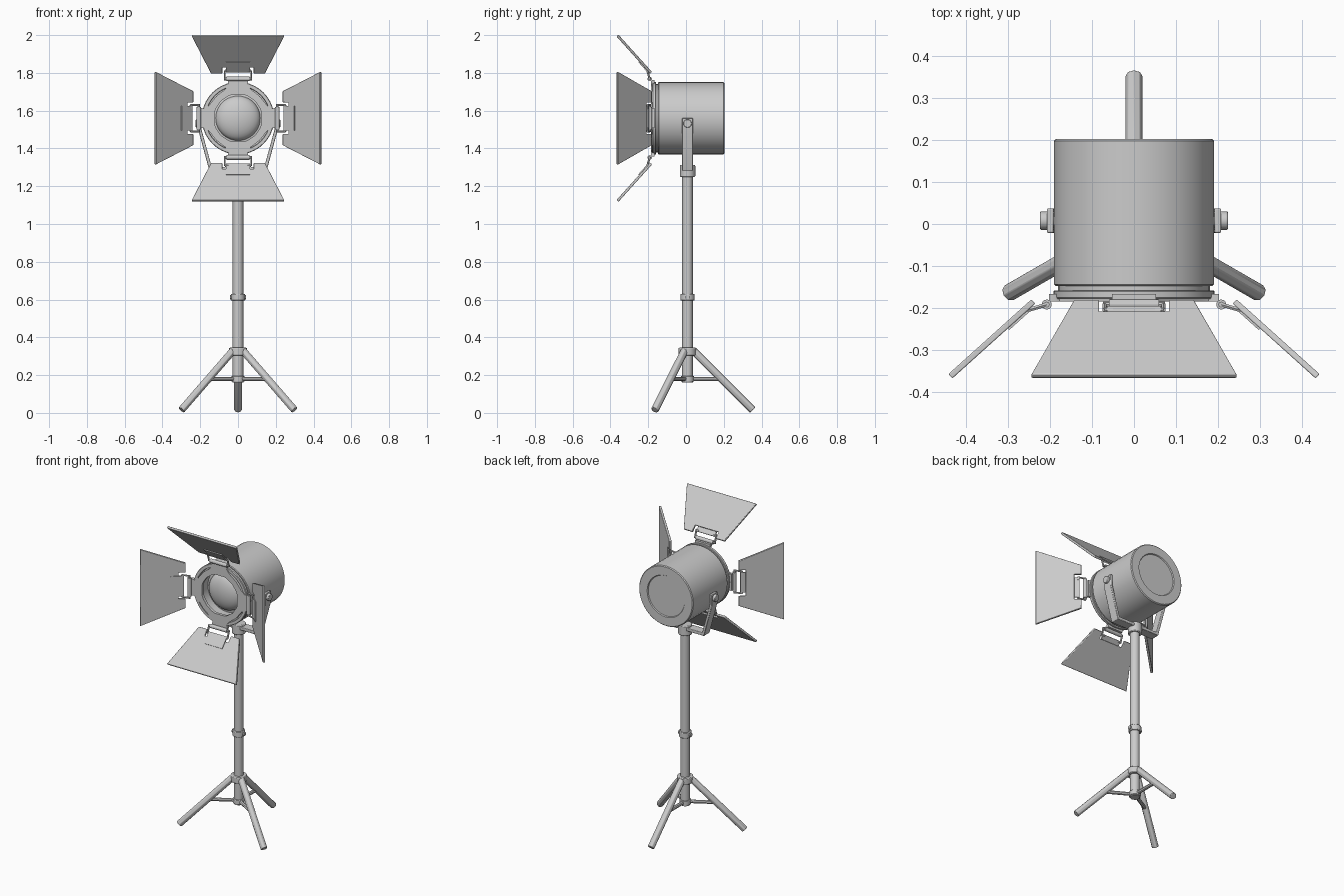
import bpy, bmesh
from math import pi, sin, cos
from mathutils import Vector, Matrix

if "Cube" in bpy.data.objects:
    bpy.data.objects.remove(bpy.data.objects["Cube"])

HEAD = Vector((0, 0, 1.56))   # lamp axis (runs along y)
YC = 0.008                    # column y


def finish(name, bm, bevel=0.0):
    bmesh.ops.remove_doubles(bm, verts=bm.verts, dist=1e-5)
    bmesh.ops.recalc_face_normals(bm, faces=bm.faces)
    me = bpy.data.meshes.new(name)
    bm.to_mesh(me)
    bm.free()
    ob = bpy.data.objects.new(name, me)
    bpy.context.collection.objects.link(ob)
    if bevel:
        m = ob.modifiers.new("bevel", 'BEVEL')
        m.width = bevel
        m.segments = 2
        m.limit_method = 'ANGLE'
    return ob


def rod(name, a, b, r, n=16, bevel=0.0):
    a, b = Vector(a), Vector(b)
    d = b - a
    mat = Matrix.Translation((a + b) / 2) @ d.to_track_quat('Z', 'Y').to_matrix().to_4x4()
    bm = bmesh.new()
    bmesh.ops.create_cone(bm, cap_ends=True, segments=n, radius1=r, radius2=r,
                          depth=d.length, matrix=mat)
    return finish(name, bm, bevel)


def prism(name, pts, shift, bevel=0.0):
    """Extrude a closed outline of 3D points along shift."""
    bm = bmesh.new()
    f = bm.faces.new([bm.verts.new(p) for p in pts])
    ext = bmesh.ops.extrude_face_region(bm, geom=[f], use_keep_orig=True)
    bmesh.ops.translate(bm, vec=shift,
                        verts=[v for v in ext['geom'] if isinstance(v, bmesh.types.BMVert)])
    return finish(name, bm, bevel)


def lathe(name, prof, n=40):
    """Revolve (radius, y) points about the lamp axis."""
    bm = bmesh.new()
    rings = [[bm.verts.new(HEAD + Vector((r * cos(2 * pi * i / n), y, r * sin(2 * pi * i / n))))
              for i in range(n)] for r, y in prof]
    for p, q in zip(rings, rings[1:]):
        for i in range(n):
            j = (i + 1) % n
            bm.faces.new((p[i], p[j], q[j], q[i]))
    return finish(name, bm)


# Lamp housing with front rim and recessed back disc
lathe("lamp_housing", [(0, .197), (.128, .197), (.132, .203), (.186, .203), (.191, .198),
                       (.191, -.144), (.187, -.148), (.181, -.148), (.181, -.158),
                       (.189, -.158), (.192, -.161), (.192, -.175), (.189, -.179),
                       (.172, -.179), (.170, -.165), (.135, -.165), (.135, -.11), (0, -.11)])

# Domed lens
lathe("lens", [(.134, -.112)] + [(.118 * cos(a * pi / 16), -.115 - .055 * sin(a * pi / 16))
                                 for a in range(9)])

# Barn door holder: ring with four flared tabs
quarter = [(-.068, .153), (-.048, .178), (-.053, .190), (-.053, .203), (.053, .203),
           (.053, .190), (.048, .178), (.068, .153), (.116, .116)]
outline = []
for k in range(4):
    R = Matrix.Rotation(k * pi / 2, 3, 'Y')
    outline += [R @ Vector((x, 0, z)) for x, z in quarter]
bm = bmesh.new()
n = len(outline)
loops = []
for y in (-.167, -.185):
    loops.append([bm.verts.new(HEAD + p + Vector((0, y, 0))) for p in outline])
    loops.append([bm.verts.new(HEAD + p.normalized() * .128 + Vector((0, y, 0))) for p in outline])
of_back, in_back, of_front, in_front = loops
for p, q in ((of_back, in_back), (of_front, in_front), (of_back, of_front), (in_back, in_front)):
    for i in range(n):
        j = (i + 1) % n
        bm.faces.new((p[i], p[j], q[j], q[i]))
finish("door_holder_ring", bm)

# Four barn doors, each with hinge barrel, arms and clip plate
d = Vector((0, -.18, .2)).normalized()
nrm = Vector((0, -d.z, d.y))           # inner face direction
start = Vector((0, -.185, .24))
for k, side in enumerate(("top", "right", "bottom", "left")):
    R = Matrix.Rotation(k * pi / 2, 3, 'Y')

    def at(w, u, h=0.0):
        return HEAD + R @ (start + Vector((w, 0, 0)) + d * u + nrm * h)

    def hinge(w, z=.208, y=-.192):
        return HEAD + R @ Vector((w, y, z))

    shape = [(.143, 0), (.245, .266), (-.245, .266), (-.143, 0),
             (-.083, 0), (-.083, .042), (.083, .042), (.083, 0)]
    prism(side + "_door", [at(w, u, -.007) for w, u in shape], R @ nrm * .014, .003)
    plate = [(.064, .012), (.064, .088), (-.064, .088), (-.064, .012)]
    prism(side + "_door_clip", [at(w, u, .003) for w, u in plate], R @ nrm * .009)
    rod(side + "_hinge_barrel", hinge(-.06), hinge(.06), .012, 12)
    for s in (-1, 1):
        rod(side + "_hinge_pin", hinge(s * .055), hinge(s * .074), .007, 8)
        rod(side + "_hinge_arm", hinge(s * .070), at(s * .070, .022, .007), .0055, 6)
        rod(side + "_hinge_arm_end", at(s * .070, .022, .007), at(s * .05, .022, .007), .0055, 6)

# Yoke: tapered U-shaped bracket
half_out = [(.152, 1.283), (.208, 1.49), (.208, 1.56)]
half_in = [(.192, 1.56), (.192, 1.495), (.139, 1.302)]
half = half_out + half_in
yoke = half + [(-x, z) for x, z in reversed(half)]
prism("yoke", [(x, YC - .029, z) for x, z in yoke], Vector((0, .058, 0)), .003)
for s in (-1, 1):
    rod("tilt_knob", (s * .185, YC, 1.532), (s * .224, YC, 1.532), .022, 16, .003)

# Column and collars
rod("column", (0, YC, .16), (0, YC, 1.27), .028, 16)
rod("yoke_collar", (0, YC, 1.25), (0, YC, 1.312), .041, 16, .004)
rod("column_collar", (0, YC, .595), (0, YC, .63), .037, 16, .003)
rod("collar_screw", (-.043, YC, .612), (.043, YC, .612), .012, 10)
rod("leg_hub", (0, YC, .305), (0, YC, .345), .047, 16, .004)
rod("brace_hub", (0, YC, .165), (0, YC, .195), .034, 16, .003)

# Tripod legs and braces
for k in range(3):
    a = pi / 2 + k * 2 * pi / 3

    def leg(r, z):
        return (r * cos(a), YC + r * sin(a), z)

    rod("tripod_leg", leg(.345, .016), leg(.032, .328), .021, 8, .003)
    rod("leg_brace", leg(.02, .18), leg(.18, .18), .011, 8)

# Smooth shading with sharp edges kept
for ob in bpy.context.collection.objects:
    ob.select_set(True)
    bpy.context.view_layer.objects.active = ob
bpy.ops.object.shade_smooth_by_angle(angle=0.5)
